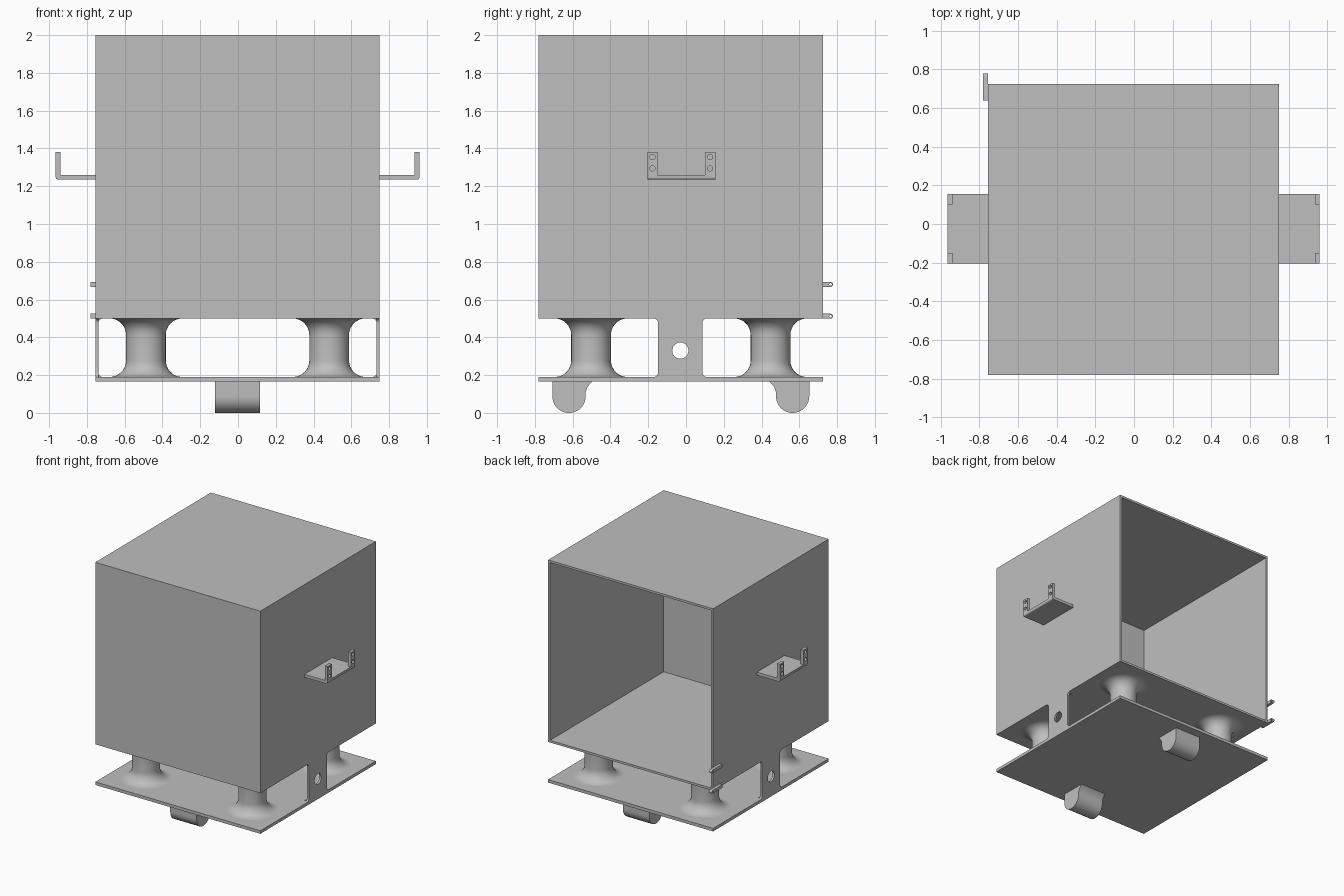
import bpy, bmesh, math
from mathutils import Vector, Matrix

cube = bpy.data.objects.get("Cube")
if cube:
    bpy.data.objects.remove(cube, do_unlink=True)

grey = bpy.data.materials.new("plain grey")
grey.use_nodes = True
grey.diffuse_color = (0.52, 0.52, 0.52, 1)
grey.node_tree.nodes["Principled BSDF"].inputs["Base Color"].default_value = grey.diffuse_color

CX, CY, HALF = -0.0025, -0.0275, 0.7525   # footprint centre and half width
PLATE_LOW, PLATE_TOP, BOX_LOW = 0.165, 0.19, 0.5


def finish(bm, name, smooth=True):
    bmesh.ops.recalc_face_normals(bm, faces=bm.faces)
    mesh = bpy.data.meshes.new(name)
    bm.to_mesh(mesh)
    bm.free()
    mesh.materials.append(grey)
    ob = bpy.data.objects.new(name, mesh)
    bpy.context.collection.objects.link(ob)
    if smooth:
        bpy.ops.object.select_all(action='DESELECT')
        ob.select_set(True)
        bpy.context.view_layer.objects.active = ob
        bpy.ops.object.shade_smooth_by_angle(angle=math.radians(35))
    return ob


def block(name, low, high):
    low, high = Vector(low), Vector(high)
    bm = bmesh.new()
    bmesh.ops.create_cube(bm, size=1)
    bmesh.ops.scale(bm, vec=high - low, verts=bm.verts)
    bmesh.ops.translate(bm, vec=(low + high) / 2, verts=bm.verts)
    return finish(bm, name, False)


def arc(u, v, r, start, end, n=8):
    angles = [math.radians(start + (end - start) * i / n) for i in range(n + 1)]
    return [(u + r * math.cos(a), v + r * math.sin(a)) for a in angles]


def prism(name, points, axis, a, b):
    """Extrude a (u, z) outline along x or y from a to b."""
    place = (lambda u, z: (a, u, z)) if axis == 'x' else (lambda u, z: (u, a, z))
    step = (b - a, 0, 0) if axis == 'x' else (0, b - a, 0)
    bm = bmesh.new()
    face = bm.faces.new([bm.verts.new(place(u, z)) for u, z in points])
    ext = bmesh.ops.extrude_face_region(bm, geom=[face], use_keep_orig=True)
    moved = [g for g in ext["geom"] if isinstance(g, bmesh.types.BMVert)]
    bmesh.ops.translate(bm, vec=step, verts=moved)
    return finish(bm, name)


def drill(ob, x, y, z, r):
    """Cut a round hole along x."""
    bm = bmesh.new()
    bmesh.ops.create_cone(bm, cap_ends=True, segments=24, radius1=r, radius2=r, depth=0.1,
                          matrix=Matrix.Translation((x, y, z)) @ Matrix.Rotation(math.pi / 2, 4, 'Y'))
    cutter = finish(bm, "hole_cutter", False)
    cutter.hide_render = True
    mod = ob.modifiers.new("hole", 'BOOLEAN')
    mod.operation, mod.solver, mod.object = 'DIFFERENCE', 'EXACT', cutter
    bpy.context.view_layer.objects.active = ob
    bpy.ops.object.modifier_apply(modifier=mod.name)
    bpy.data.objects.remove(cutter, do_unlink=True)


# Hollow box, open at the back
bm = bmesh.new()
bmesh.ops.create_cube(bm, size=1)
bmesh.ops.scale(bm, vec=(2 * HALF, 2 * HALF, 2 - BOX_LOW), verts=bm.verts)
bmesh.ops.translate(bm, vec=(CX, CY, (2 + BOX_LOW) / 2), verts=bm.verts)
back = max(bm.faces, key=lambda f: f.calc_center_median().y)
bmesh.ops.inset_individual(bm, faces=[back], thickness=0.025)
bmesh.ops.inset_individual(bm, faces=[back], thickness=0, depth=0.025 - 2 * HALF)
finish(bm, "box_shell", False)

# Base plate
block("base_plate", (CX - HALF, CY - HALF, PLATE_LOW), (CX + HALF, CY + HALF, PLATE_TOP))

# Four flared columns
FLARE, RADIUS = 0.088, 0.105
profile = arc(RADIUS + FLARE, PLATE_TOP + FLARE, FLARE, 270, 180)
profile += arc(RADIUS + FLARE, BOX_LOW - FLARE, FLARE, 180, 90)
for sx in (-1, 1):
    for sy in (-1, 1):
        bm = bmesh.new()
        verts = [bm.verts.new((r, 0, z)) for r, z in profile]
        edges = [bm.edges.new(pair) for pair in zip(verts, verts[1:])]
        bmesh.ops.spin(bm, geom=verts + edges, cent=(0, 0, 0), axis=(0, 0, 1),
                       angle=2 * math.pi, steps=40, use_merge=True)
        bmesh.ops.remove_doubles(bm, verts=bm.verts, dist=1e-5)
        bmesh.ops.translate(bm, vec=(CX + sx * 0.485, CY + sy * 0.475, 0), verts=bm.verts)
        finish(bm, "column")

# Side webs with a round hole and filleted corners
Y0, Y1, R, WEB = -0.148, 0.087, 0.025, 0.016
outline = arc(Y1 + R, PLATE_TOP + R, R, 270, 180) + arc(Y1 + R, BOX_LOW - R, R, 180, 90)
outline += arc(Y0 - R, BOX_LOW - R, R, 90, 0) + arc(Y0 - R, PLATE_TOP + R, R, 0, -90)
for s in (-1, 1):
    outer, inner = CX + s * HALF, CX + s * (HALF - WEB)
    web = prism("side_web", outline, 'x', inner, outer)
    drill(web, (inner + outer) / 2, -0.03, 0.33, 0.043)
    for z, d in ((PLATE_TOP, 1), (BOX_LOW, -1)):
        strip = [(inner, z)] + [(inner + s * u, z + d * v) for u, v in arc(-R, R, R, 0, -90)]
        prism("web_fillet", strip, 'y', Y0, Y1)

# Rounded feet under the front and back edges
foot = [(0.088, PLATE_LOW)] + arc(0, 0.088, 0.088, 0, -180, 24)
foot += [(-0.088, 0.11), (-0.097, 0.135), (-0.108, 0.15), (-0.122, PLATE_LOW)]
for s in (-1, 1):
    prism("foot", [(CY + s * (0.592 + u), z) for u, z in foot], 'x', CX - 0.12, CX + 0.12)

# Side brackets: a shelf with two drilled uprights
LOW, TOP, THICK = 1.235, 1.38, 0.025
for s in (-1, 1):
    wall, tip = CX + s * HALF, CX + s * 0.9625
    rim = tip - s * THICK
    lip = arc(0.012, LOW + 0.012, 0.012, 180, 270, 5)
    shelf = [(tip - s * u, z) for u, z in lip] + [(wall, LOW), (wall, LOW + THICK), (tip, LOW + THICK)]
    prism("bracket_shelf", shelf, 'y', -0.205, 0.155)
    for y in (-0.205, 0.1):
        ends = sorted((rim, tip))
        upright = block("bracket_upright", (ends[0], y, LOW + THICK), (ends[1], y + 0.055, TOP))
        for z in (1.295, 1.355):
            drill(upright, (rim + tip) / 2, y + 0.0275, z, 0.014)

# Hinge tabs with round eyes at the lower back corner
for z in (0.512, 0.68):
    tab = prism("hinge_tab", [(0.64, z + 0.013), (0.64, z - 0.013)] + arc(0.765, z, 0.013, -90, 90, 12),
                'x', CX - HALF - 0.025, CX - HALF)
    drill(tab, CX - HALF - 0.0125, 0.765, z, 0.007)
